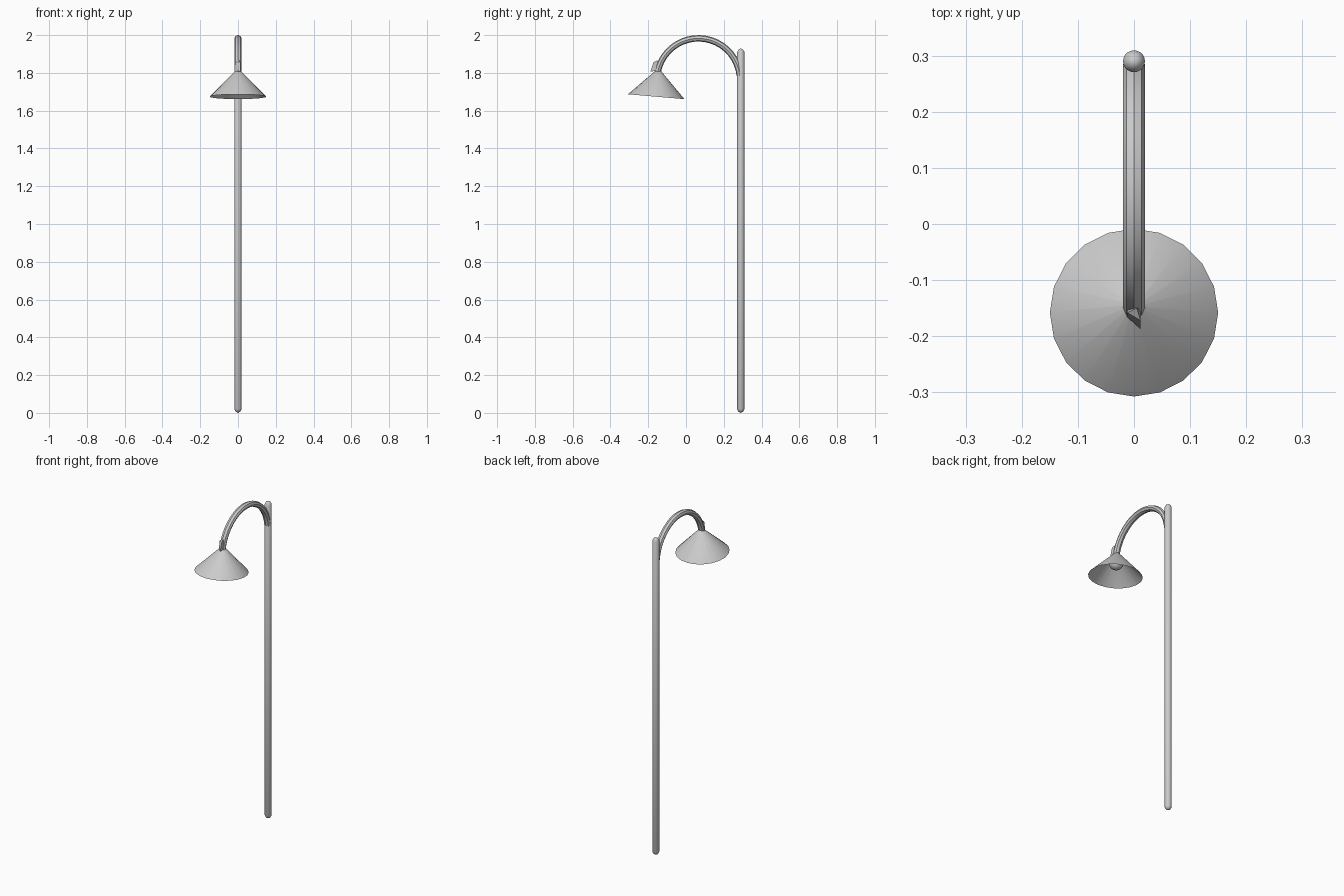
import bpy, bmesh, math
from mathutils import Vector, Matrix

if "Cube" in bpy.data.objects:
    bpy.data.objects.remove(bpy.data.objects["Cube"])


def finish(bm, name, angle=None):
    bmesh.ops.recalc_face_normals(bm, faces=bm.faces)
    me = bpy.data.meshes.new(name)
    bm.to_mesh(me)
    bm.free()
    ob = bpy.data.objects.new(name, me)
    bpy.context.collection.objects.link(ob)
    if angle:
        bpy.ops.object.select_all(action='DESELECT')
        ob.select_set(True)
        bpy.context.view_layer.objects.active = ob
        bpy.ops.object.shade_smooth_by_angle(angle=math.radians(angle))
    return ob


def bridge(bm, rings):
    for a, b in zip(rings, rings[1:]):
        n = len(a)
        for i in range(n):
            j = (i + 1) % n
            bm.faces.new((a[i], a[j], b[j], b[i]))


def lathe(name, profile, sides, matrix, angle):
    """Revolve (radius, height) points; zero radius makes a pole."""
    bm = bmesh.new()
    rings = [[bm.verts.new((r * math.sin(2 * math.pi * i / sides),
                            r * math.cos(2 * math.pi * i / sides), z))
              for i in range(sides)] for r, z in profile]
    bridge(bm, rings)
    bmesh.ops.remove_doubles(bm, verts=bm.verts, dist=1e-5)
    bmesh.ops.transform(bm, matrix=matrix, verts=bm.verts)
    return finish(bm, name, angle)


# Post with rounded tips
R = 0.0195
lathe("post", [(0, 0), (R * 0.65, 0.007), (R, 0.02), (R, 1.91),
               (R * 0.65, 1.923), (0, 1.93)],
      20, Matrix.Translation((0, 0.29, 0)), 60)

# Bent arm: eight-sided tube along an arc
bm = bmesh.new()
CY, CZ, ARC, STEPS, SIDES = 0.066, 1.763, 0.22, 20, 8
rings = []
for s in range(STEPS + 1):
    a = math.radians(6 + 164 * s / STEPS)
    ring = []
    for k in range(SIDES):
        t = 2 * math.pi * k / SIDES
        rad = ARC + 0.017 * math.cos(t)
        ring.append(bm.verts.new((0.0195 * math.sin(t),
                                  CY + rad * math.cos(a),
                                  CZ + rad * math.sin(a))))
    rings.append(ring)
bridge(bm, rings)
bm.faces.new(rings[0])
bm.faces.new(rings[-1])
finish(bm, "bent_arm", 35)

# Small folded tip where the arm meets the shade
bm = bmesh.new()
for p in [(-0.013, -0.165, 1.81), (0.012, -0.188, 1.808), (0.012, -0.172, 1.857),
          (-0.012, -0.158, 1.857), (0.005, -0.15, 1.868), (0.012, -0.15, 1.81),
          (-0.012, -0.148, 1.81)]:
    bm.verts.new(p)
bmesh.ops.convex_hull(bm, input=bm.verts)
finish(bm, "arm_tip")

# Tilted conical shade, open underneath
tilt = Matrix.Translation((0, -0.158, 1.674)) @ Matrix.Rotation(math.radians(-4.9), 4, 'X')
lathe("shade", [(0.15, 0), (0.012, 0.14), (0, 0.146)], 20, tilt, 40)

# Bulb tucked inside the shade
prof = [(0.04 * math.sin(math.pi * i / 10), 0.08 - 0.04 * math.cos(math.pi * i / 10))
        for i in range(11)]
lathe("bulb", prof, 16, tilt, 60)
